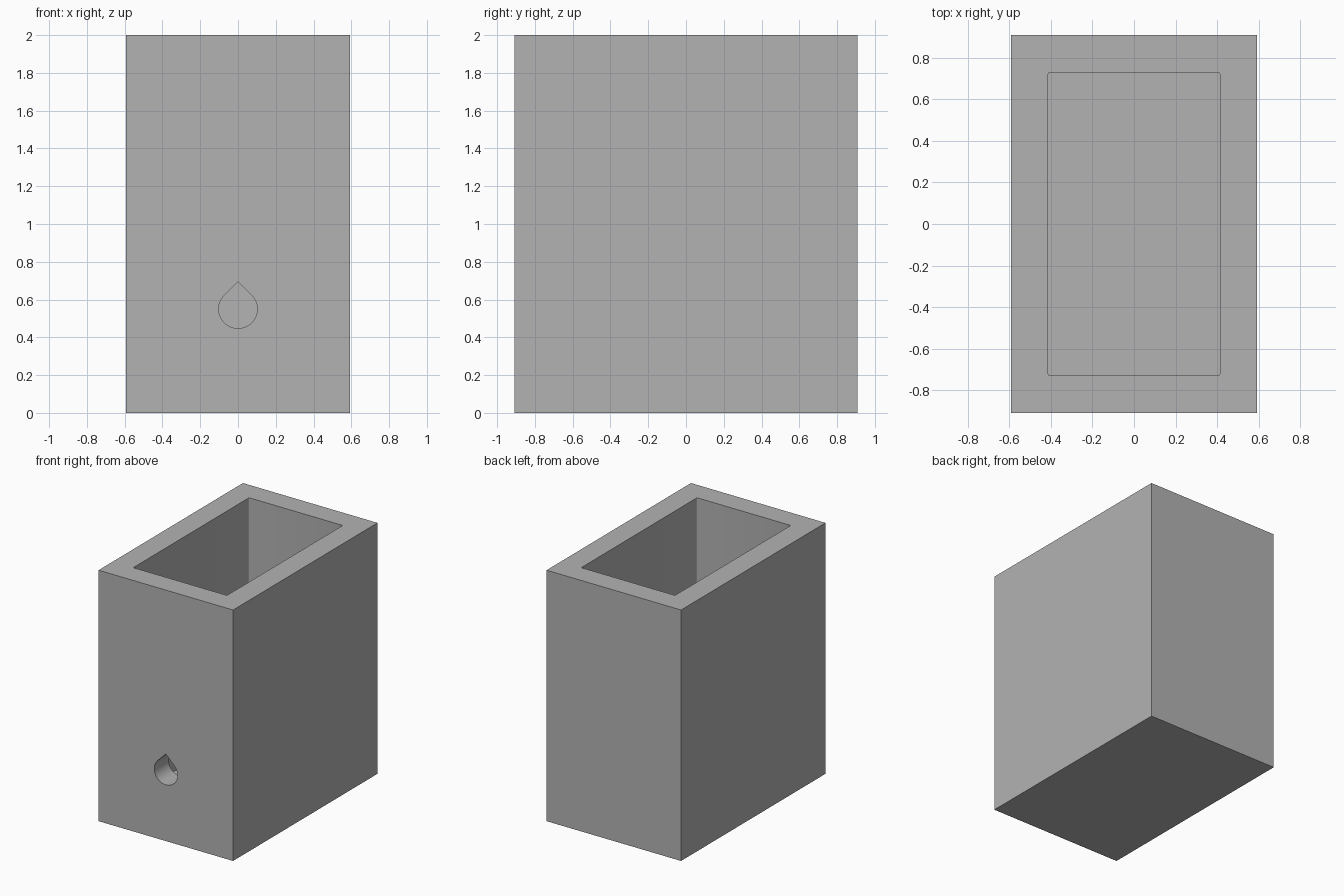
import bpy, bmesh, math

if "Cube" in bpy.data.objects:
    bpy.data.objects.remove(bpy.data.objects["Cube"])

HX, HY, H = 0.593, 0.909, 2.0      # outer half sizes and height
WALL = 0.18                        # wall and floor thickness
HOLE_R, HOLE_Z = 0.102, 0.55       # teardrop hole

grey = bpy.data.materials.new("light_grey")
grey.diffuse_color = (0.45, 0.45, 0.45, 1)
grey.use_nodes = True
grey.node_tree.nodes["Principled BSDF"].inputs["Base Color"].default_value = grey.diffuse_color


def prism(name, profile, direction):
    """Extrude a closed 3D outline along a direction."""
    bm = bmesh.new()
    face = bm.faces.new([bm.verts.new(p) for p in profile])
    ext = bmesh.ops.extrude_face_region(bm, geom=[face])
    verts = [v for v in ext["geom"] if isinstance(v, bmesh.types.BMVert)]
    bmesh.ops.translate(bm, verts=verts, vec=direction)
    bmesh.ops.recalc_face_normals(bm, faces=bm.faces)
    mesh = bpy.data.meshes.new(name)
    bm.to_mesh(mesh)
    bm.free()
    mesh.materials.append(grey)
    obj = bpy.data.objects.new(name, mesh)
    bpy.context.collection.objects.link(obj)
    return obj


def rectangle(hx, hy, z, r=0.0, steps=4):
    """Rectangle outline, with optional rounded corners."""
    if r == 0:
        return [(-hx, -hy, z), (hx, -hy, z), (hx, hy, z), (-hx, hy, z)]
    pts = []
    for i, (sx, sy) in enumerate([(1, 1), (-1, 1), (-1, -1), (1, -1)]):
        for k in range(steps + 1):
            a = math.pi / 2 * (i + k / steps)
            pts.append((sx * (hx - r) + r * math.cos(a), sy * (hy - r) + r * math.sin(a), z))
    return pts


# Solid outer block
box = prism("open_box", rectangle(HX, HY, 0), (0, 0, H))

# Cavity, open at the top, with slightly rounded corners
cavity = prism("cavity_cutter", rectangle(HX - WALL, HY - WALL, WALL, 0.01), (0, 0, H))

# Teardrop hole through the front wall: an arc closed by a 45 degree point
N = 36
drop = [(0, -HY - 0.1, HOLE_Z + HOLE_R * math.sqrt(2))]
for k in range(N + 1):
    a = math.radians(135 + 270 * k / N)
    drop.append((HOLE_R * math.cos(a), -HY - 0.1, HOLE_Z + HOLE_R * math.sin(a)))
hole = prism("hole_cutter", drop, (0, 0.5, 0))

# Cut both out of the block
bpy.context.view_layer.objects.active = box
box.select_set(True)
for cutter in (cavity, hole):
    mod = box.modifiers.new(cutter.name, "BOOLEAN")
    mod.operation = "DIFFERENCE"
    mod.solver = "EXACT"
    mod.object = cutter
    bpy.ops.object.modifier_apply(modifier=mod.name)
    bpy.data.objects.remove(cutter, do_unlink=True)
bpy.ops.object.shade_smooth_by_angle(angle=math.radians(30))
